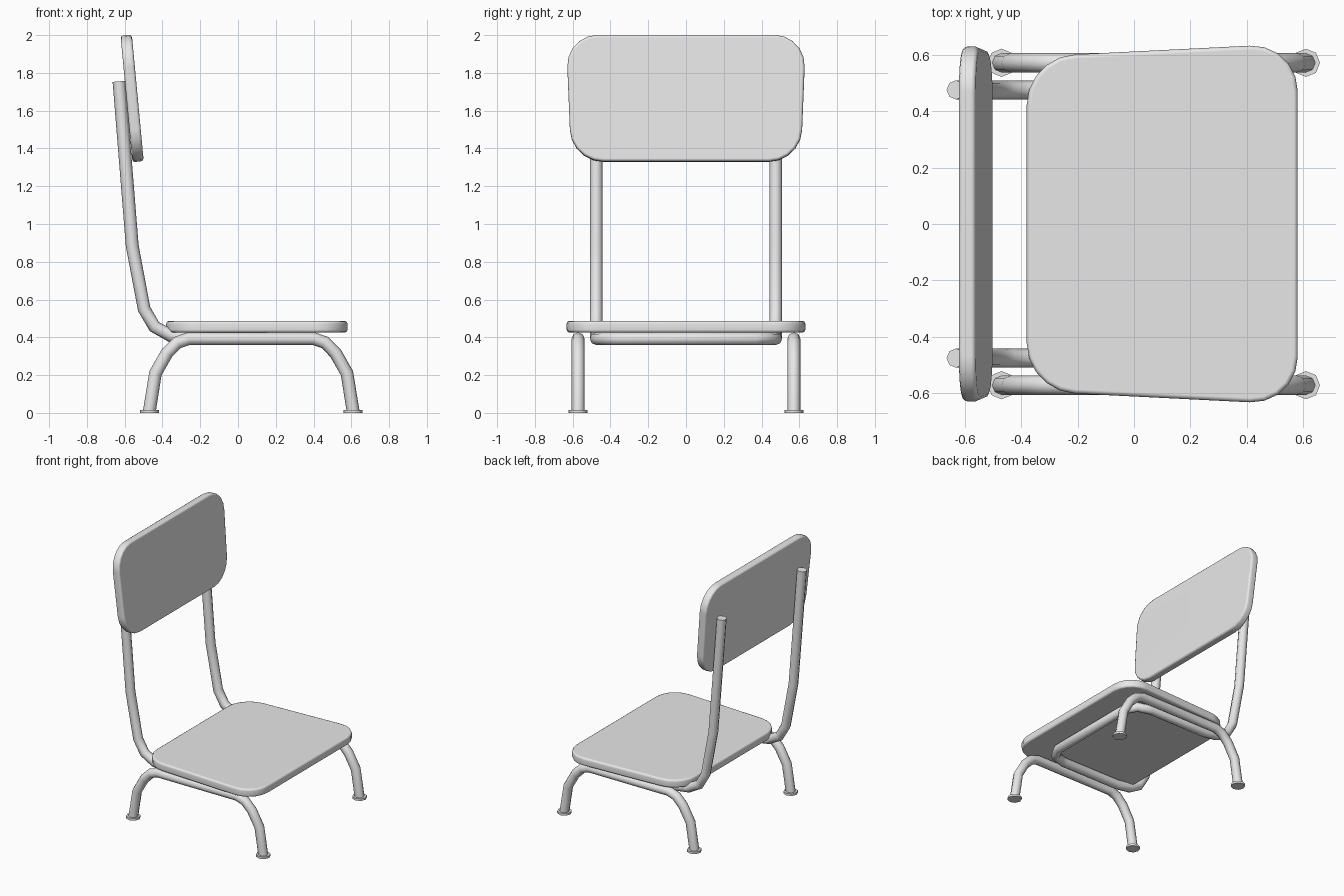
import bpy
import math
from mathutils import Matrix, Vector

cube = bpy.data.objects.get("Cube")
if cube:
    bpy.data.objects.remove(cube, do_unlink=True)

grey = bpy.data.materials.new("plain_grey")
grey.use_nodes = True
grey.diffuse_color = (0.8, 0.8, 0.8, 1)
grey.node_tree.nodes["Principled BSDF"].inputs["Base Color"].default_value = (0.8, 0.8, 0.8, 1)

TUBE = 0.034


def activate(obj):
    bpy.ops.object.select_all(action='DESELECT')
    obj.select_set(True)
    bpy.context.view_layer.objects.active = obj


def tube(name, points):
    """Capped eight-sided tube along a path."""
    curve = bpy.data.curves.new(name, 'CURVE')
    curve.dimensions = '3D'
    curve.bevel_depth = TUBE
    curve.bevel_resolution = 2
    curve.use_fill_caps = True
    spline = curve.splines.new('POLY')
    spline.points.add(len(points) - 1)
    for p, co in zip(spline.points, points):
        p.co = (*co, 1)
    curve.materials.append(grey)
    obj = bpy.data.objects.new(name, curve)
    bpy.context.collection.objects.link(obj)
    activate(obj)
    bpy.ops.object.convert(target='MESH')
    bpy.ops.object.shade_smooth_by_angle(angle=math.radians(50))


def rounded_outline(corners, radius, steps=5):
    """Polygon with each corner replaced by a circular-looking curve."""
    out = []
    for i, c in enumerate(corners):
        c = Vector(c)
        a = c + (Vector(corners[i - 1]) - c).normalized() * radius
        b = c + (Vector(corners[(i + 1) % len(corners)]) - c).normalized() * radius
        for k in range(steps + 1):
            t = k / steps * math.pi / 2
            out.append(c + (a - c) * (1 - math.sin(t)) + (b - c) * (1 - math.cos(t)))
    return out


def panel(name, corners, radius, thickness, matrix):
    """Rounded slab with softened rims, centred on its local plane."""
    outline = rounded_outline(corners, radius)
    n = len(outline)
    h = thickness / 2
    verts = [(p.x, p.y, z) for z in (-h, h) for p in outline]
    faces = [tuple(reversed(range(n))), tuple(range(n, 2 * n))]
    faces += [(i, (i + 1) % n, n + (i + 1) % n, n + i) for i in range(n)]
    mesh = bpy.data.meshes.new(name)
    mesh.from_pydata(verts, [], faces)
    mesh.materials.append(grey)
    obj = bpy.data.objects.new(name, mesh)
    bpy.context.collection.objects.link(obj)
    obj.matrix_world = matrix
    activate(obj)
    bpy.ops.object.shade_smooth_by_angle(angle=math.radians(50))
    bevel = obj.modifiers.new("soft_rim", 'BEVEL')
    bevel.width = 0.015
    bevel.segments = 2
    bevel.limit_method = 'ANGLE'
    bevel.angle_limit = math.radians(50)
    obj.modifiers.new("flat_faces", 'WEIGHTED_NORMAL')


# Seat, slightly wider at the +x edge
panel("seat", [(0.58, -0.64), (0.58, 0.64), (-0.38, 0.592), (-0.38, -0.592)],
      0.17, 0.062, Matrix.Translation((0, 0, 0.456)))

# Backrest, leaning towards -x
bottom, top = Vector((-0.529, 0, 1.33)), Vector((-0.592, 0, 2.0))
up = (top - bottom).normalized()
side = Vector((0, 1, 0))
normal = side.cross(up)
lean = Matrix((side, up, normal)).transposed().to_4x4()
half = (top - bottom).length / 2
panel("backrest", [(-0.608, -half), (0.608, -half), (0.635, half), (-0.635, half)],
      0.17, 0.06, Matrix.Translation((bottom + top) / 2) @ lean)

# One continuous tube: both uprights and the loop under the seat
rail = 0.475
half_loop = [(-0.63, rail, 1.755), (-0.56, rail, 0.885), (-0.497, rail, 0.55),
             (-0.443, rail, 0.457), (-0.355, rail, 0.408), (-0.25, rail, 0.393),
             (0.24, rail, 0.393), (0.34, 0.445, 0.393), (0.39, 0.36, 0.393)]
tube("back_frame", half_loop + [(x, -y, z) for x, y, z in reversed(half_loop)])

# Leg hoops, symmetrical about their own middle, with foot discs
mid = 0.07
half_hoop = [(0.539, 0.01), (0.507, 0.21), (0.446, 0.317), (0.39, 0.373), (0.33, 0.393)]
for label, y in (("left_side", 0.571), ("right_side", -0.571)):
    hoop = [(mid - d, y, z) for d, z in half_hoop]
    hoop += [(mid + d, y, z) for d, z in reversed(half_hoop)]
    tube("leg_hoop_" + label, hoop)
    for end, s in (("front", 1), ("rear", -1)):
        bpy.ops.mesh.primitive_cylinder_add(
            vertices=8, radius=0.05, depth=0.016,
            location=(mid + s * 0.539, y, 0.008))
        foot = bpy.context.object
        foot.name = f"foot_{end}_{label}"
        foot.data.materials.append(grey)
        bpy.ops.object.shade_smooth_by_angle(angle=math.radians(50))
